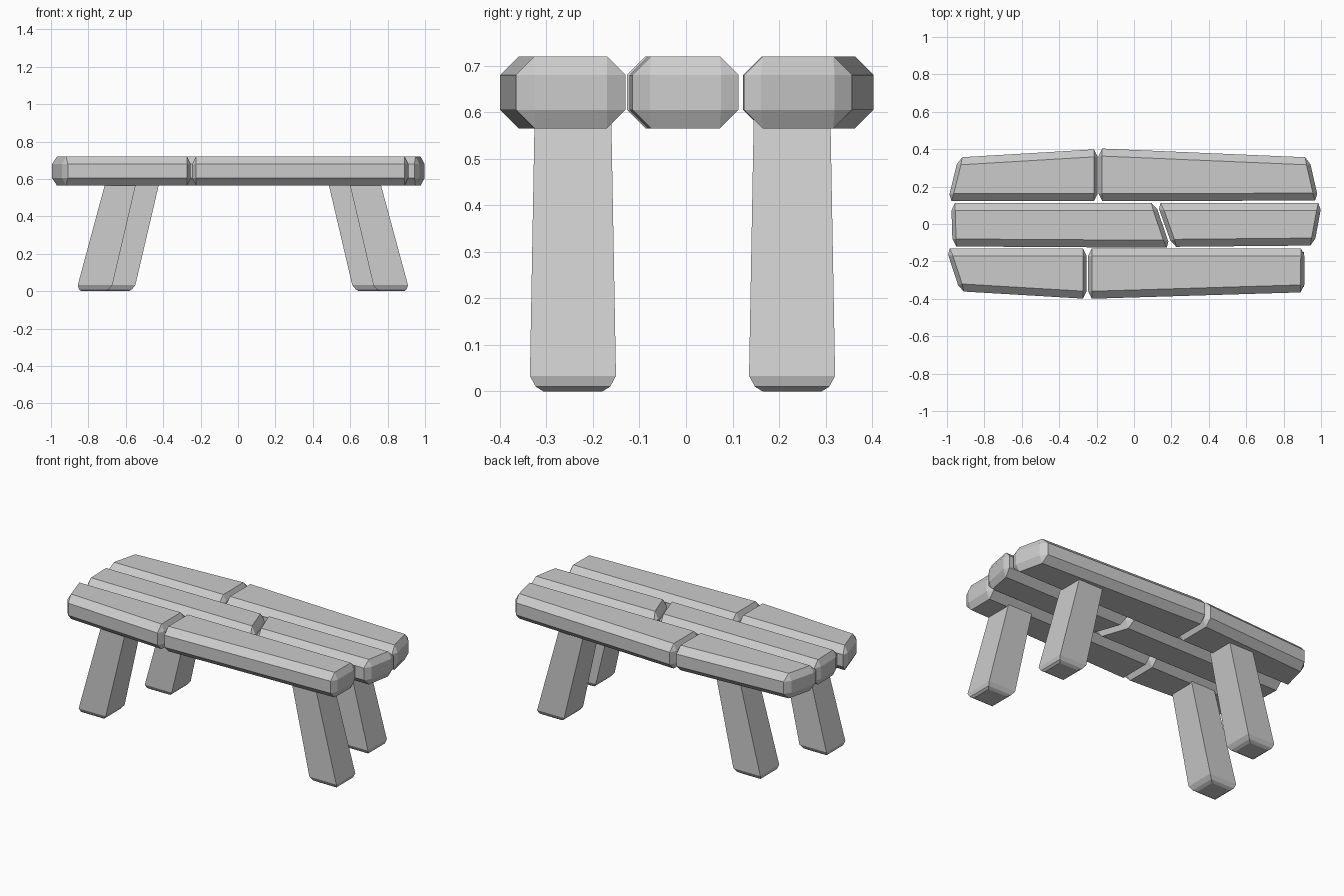
import bpy, bmesh

if "Cube" in bpy.data.objects:
    bpy.data.objects.remove(bpy.data.objects["Cube"])

def finish(bm, name):
    bmesh.ops.recalc_face_normals(bm, faces=bm.faces[:])
    me = bpy.data.meshes.new(name)
    bm.to_mesh(me)
    bm.free()
    ob = bpy.data.objects.new(name, me)
    bpy.context.collection.objects.link(ob)
    return ob

def loft(bm, rings):
    """Skin a stack of equal-sized rings and cap both ends."""
    rows = [[bm.verts.new(p) for p in r] for r in rings]
    n = len(rows[0])
    for a, b in zip(rows, rows[1:]):
        for i in range(n):
            j = (i + 1) % n
            bm.faces.new((a[i], a[j], b[j], b[i]))
    bm.faces.new(rows[0][::-1])
    bm.faces.new(rows[-1])

def plank(name, outline, z0=0.565, z1=0.72, bevel=0.04, squash=0.5):
    # chamfer a stretched slab, then squash it so end chamfers are narrower
    bm = bmesh.new()
    loft(bm, [[(x / squash, y, z) for x, y in outline] for z in (z0, z1)])
    bmesh.ops.recalc_face_normals(bm, faces=bm.faces[:])
    bmesh.ops.bevel(bm, geom=bm.edges[:], offset=bevel, offset_type='OFFSET',
                    segments=1, profile=0.5, affect='EDGES')
    bmesh.ops.scale(bm, vec=(squash, 1, 1), verts=bm.verts[:])
    return finish(bm, name)

def leg(name, x, y, lean):
    # tapered, splayed square post with a rounded-off foot
    bm = bmesh.new()
    rings = []
    for z, h in ((0, 0.064), (0.01, 0.08), (0.033, 0.0925), (0.61, 0.082)):
        cx = x + lean * (z - 0.03)
        rings.append([(cx + sx * h, y + sy * h, z)
                      for sx, sy in ((-1, -1), (1, -1), (1, 1), (-1, 1))])
    loft(bm, rings)
    return finish(bm, name)

# Seat planks: three rows, each broken in two
planks = {
    "front_left_plank": [(-1.005, -0.13), (-0.93, -0.36), (-0.253, -0.40), (-0.253, -0.13)],
    "front_right_plank": [(-0.245, -0.13), (-0.245, -0.40), (0.91, -0.365), (0.912, -0.13)],
    "middle_left_plank": [(-0.977, 0.113), (-0.97, -0.12), (0.195, -0.127), (0.113, 0.113)],
    "middle_right_plank": [(0.122, 0.113), (0.206, -0.122), (0.963, -0.115), (1.005, 0.113)],
    "back_left_plank": [(-0.996, 0.123), (-0.194, 0.123), (-0.194, 0.40), (-0.938, 0.356)],
    "back_right_plank": [(-0.19, 0.123), (0.988, 0.125), (0.935, 0.356), (-0.19, 0.404)],
}
for name, outline in planks.items():
    plank(name, outline)

# Legs: back pair stands further in than the front pair
for name, x, y, lean in (
    ("front_left_leg", -0.765, -0.243, 0.252),
    ("front_right_leg", 0.817, -0.243, -0.252),
    ("back_left_leg", -0.642, 0.228, 0.252),
    ("back_right_leg", 0.704, 0.228, -0.252),
):
    leg(name, x, y, lean)
